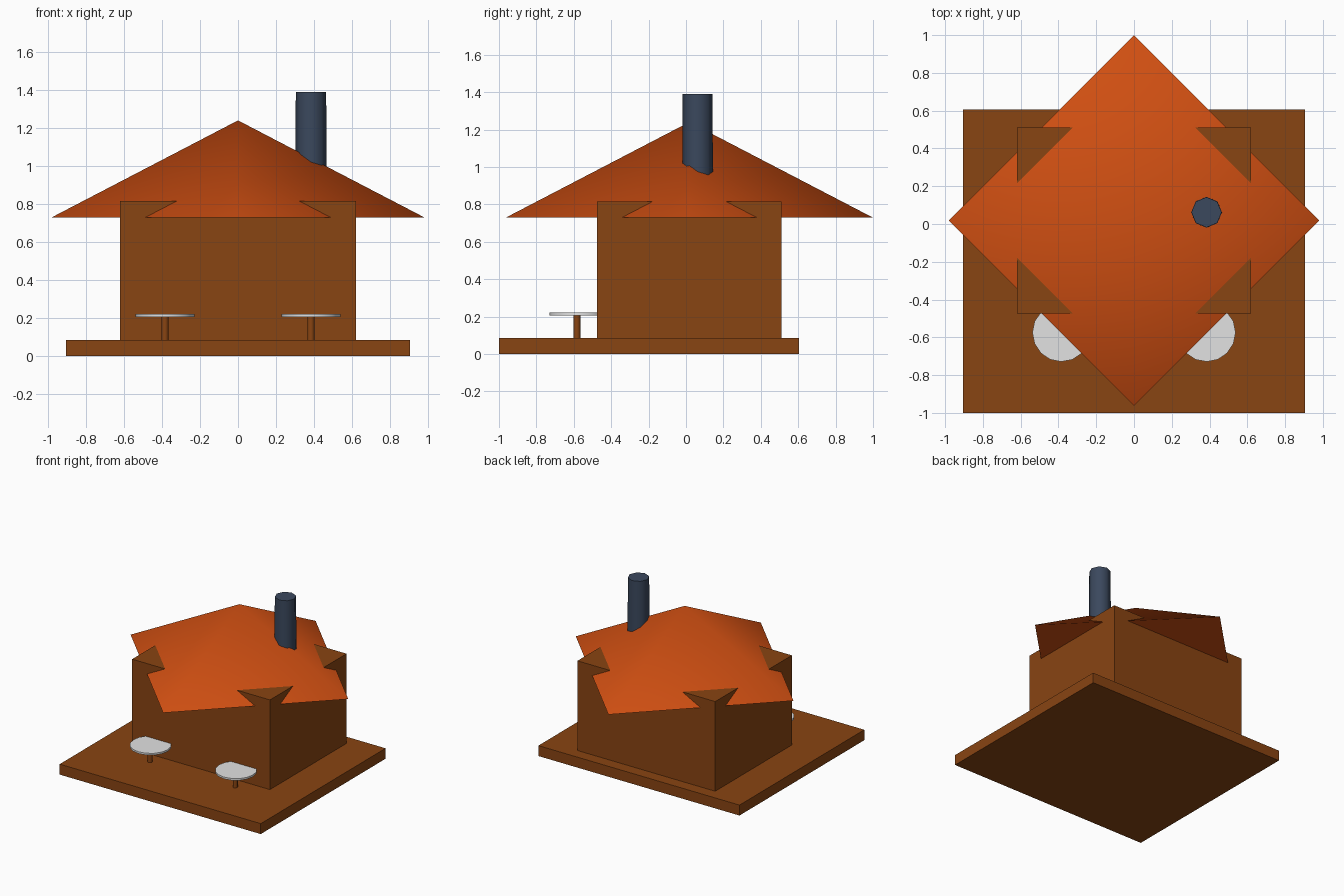
import bpy
import math

cube = bpy.data.objects.get("Cube")
if cube:
    bpy.data.objects.remove(cube, do_unlink=True)


def material(name, rgb):
    mat = bpy.data.materials.new(name)
    mat.use_nodes = True
    color = (*rgb, 1)
    mat.diffuse_color = color
    bsdf = mat.node_tree.nodes["Principled BSDF"]
    bsdf.inputs["Base Color"].default_value = color
    bsdf.inputs["Roughness"].default_value = 0.8
    return mat


wood = material("brown wood", (0.25, 0.058, 0.006))
tiles = material("orange roof", (0.63, 0.078, 0.006))
slate = material("slate blue", (0.043, 0.065, 0.11))
pale = material("light grey", (0.76, 0.76, 0.76))


def finish(name, mat, smooth=0):
    obj = bpy.context.object
    obj.name = name
    obj.data.materials.append(mat)
    if smooth:
        bpy.ops.object.shade_smooth_by_angle(angle=math.radians(smooth))
    return obj


def box(name, mat, low, high):
    center = [(a + b) / 2 for a, b in zip(low, high)]
    bpy.ops.mesh.primitive_cube_add(size=1, location=center)
    bpy.context.object.scale = [b - a for a, b in zip(low, high)]
    bpy.ops.object.transform_apply(location=False, rotation=False, scale=True)
    return finish(name, mat)


def round_part(name, mat, x, y, bottom, top, r1, r2, sides, smooth=60):
    bpy.ops.mesh.primitive_cone_add(
        vertices=sides, radius1=r1, radius2=r2, depth=top - bottom,
        location=(x, y, (bottom + top) / 2))
    return finish(name, mat, smooth)


# Ground deck and house body
box("deck", wood, (-0.905, -1, 0), (0.905, 0.605, 0.085))
box("house_walls", wood, (-0.62, -0.475, 0.08), (0.62, 0.51, 0.815))

# Pyramid roof turned so its corners point along the axes
round_part("roof", tiles, 0, 0.018, 0.73, 1.24, 0.98, 0, 4)

# Chimney
round_part("chimney", slate, 0.384, 0.062, 0.88, 1.39, 0.082, 0.08, 8)

# Two round tables, partly set into the front wall
for side, x in (("right", -0.384), ("left", 0.384)):
    round_part(side + "_table_leg", wood, x, -0.583, 0.08, 0.21, 0.019, 0.019, 8)
    round_part(side + "_table_top", pale, x, -0.575, 0.206, 0.221, 0.154, 0.154, 16)
